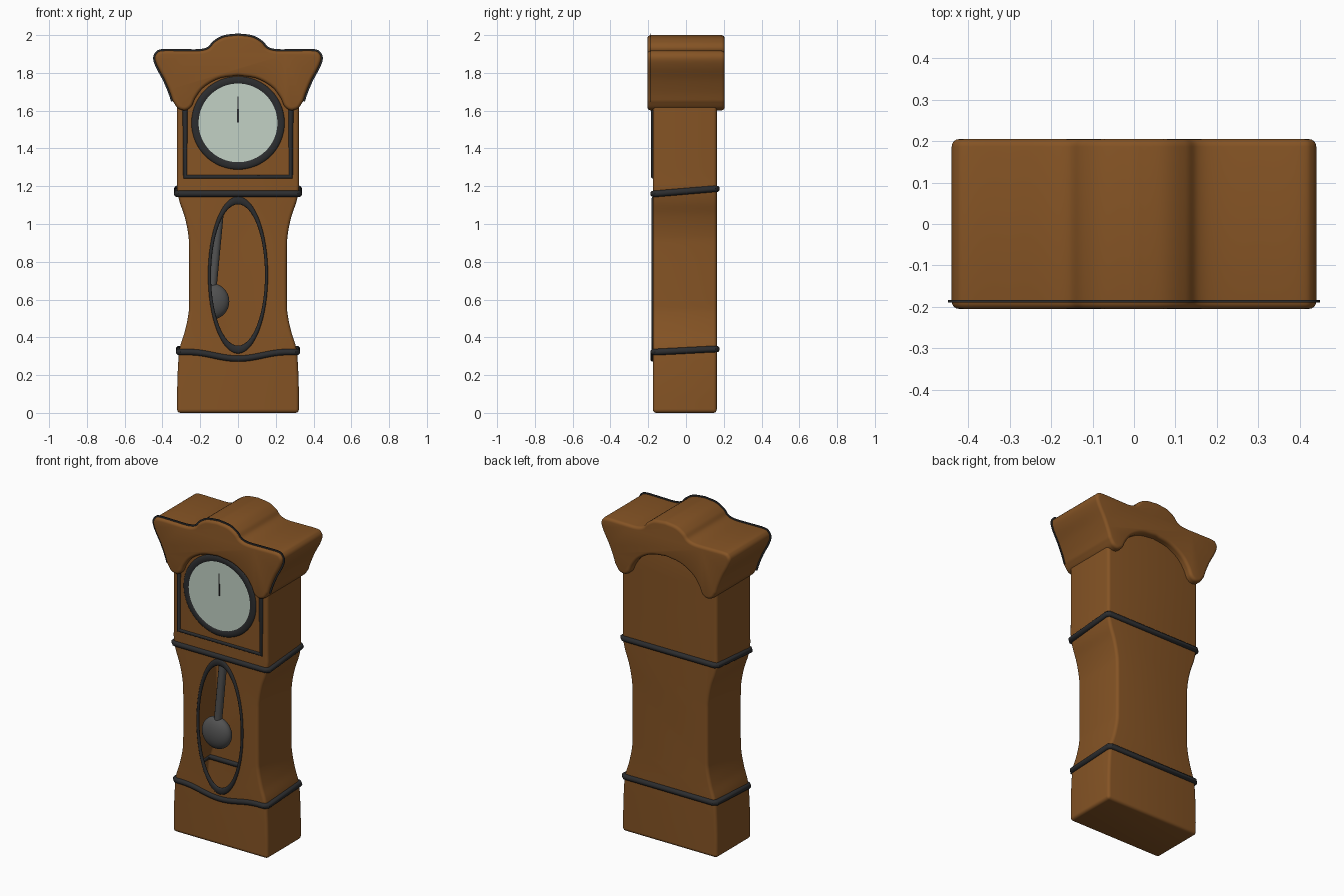
import bpy, bmesh, math
from mathutils import Vector

if "Cube" in bpy.data.objects:
    bpy.data.objects.remove(bpy.data.objects["Cube"])


def material(name, rgb):
    m = bpy.data.materials.new(name)
    m.diffuse_color = (*rgb, 1)
    m.use_nodes = True
    m.node_tree.nodes["Principled BSDF"].inputs["Base Color"].default_value = m.diffuse_color
    return m


WOOD = material("brown wood", (0.235, 0.088, 0.018))
BLACK = material("black trim", (0.025, 0.026, 0.028))
GREY = material("grey metal", (0.085, 0.085, 0.085))
PALE = material("pale dial", (0.54, 0.64, 0.56))


def activate(ob):
    bpy.ops.object.select_all(action='DESELECT')
    ob.select_set(True)
    bpy.context.view_layer.objects.active = ob


def finish(ob, name, mat, angle=40):
    ob.name = name
    activate(ob)
    bpy.ops.object.convert(target='MESH')
    ob = bpy.context.object
    ob.data.materials.clear()
    ob.data.materials.append(mat)
    bpy.ops.object.shade_smooth_by_angle(angle=math.radians(angle))
    return ob


def spline(pts, n=6):
    """Smooth open curve through 2D points."""
    p = [Vector(q) for q in pts]
    p = [p[0] * 2 - p[1]] + p + [p[-1] * 2 - p[-2]]
    out = []
    for a, b, c, d in zip(p, p[1:], p[2:], p[3:]):
        for i in range(n):
            t = i / n
            out.append(0.5 * (2 * b + (c - a) * t + (2 * a - 5 * b + 4 * c - d) * t * t
                              + (3 * b - a - 3 * c + d) * t ** 3))
    return out + [p[-2]]


def flip(pts):
    return [Vector((-q[0], q[1])) for q in reversed(pts)]


def prism(name, pts, y0, y1, mat, bevel=0.0):
    """Extrude an x/z outline along y, with rounded rims."""
    bm = bmesh.new()
    face = bm.faces.new([bm.verts.new((q[0], y0, q[1])) for q in pts])
    res = bmesh.ops.extrude_face_region(bm, geom=[face])
    vs = [g for g in res['geom'] if isinstance(g, bmesh.types.BMVert)]
    bmesh.ops.translate(bm, verts=vs, vec=(0, y1 - y0, 0))
    bmesh.ops.recalc_face_normals(bm, faces=bm.faces)
    me = bpy.data.meshes.new(name)
    bm.to_mesh(me)
    bm.free()
    ob = bpy.data.objects.new(name, me)
    bpy.context.collection.objects.link(ob)
    if bevel:
        b = ob.modifiers.new("round", 'BEVEL')
        b.width, b.segments = bevel, 4
        b.limit_method, b.angle_limit = 'ANGLE', math.radians(50)
        b.use_clamp_overlap = False
    return finish(ob, name, mat)


def tube(name, pts, r, mat, cyclic=False):
    cu = bpy.data.curves.new(name, 'CURVE')
    cu.dimensions = '3D'
    cu.bevel_depth, cu.bevel_resolution, cu.use_fill_caps = r, 4, True
    s = cu.splines.new('POLY')
    s.points.add(len(pts) - 1)
    for p, q in zip(s.points, pts):
        p.co = (*q, 1)
    s.use_cyclic_u = cyclic
    ob = bpy.data.objects.new(name, cu)
    bpy.context.collection.objects.link(ob)
    return finish(ob, name, mat)


def ring(name, z, rx, rz, minor, depth):
    """Flattened elliptical moulding facing the front."""
    bpy.ops.mesh.primitive_torus_add(major_radius=rz, minor_radius=minor, major_segments=64,
                                     minor_segments=14, location=(0, -0.174, z),
                                     rotation=(math.pi / 2, 0, 0))
    ob = bpy.context.object
    ob.scale = (rx / rz, 1, depth / minor)
    return finish(ob, name, BLACK, 60)


# Case: waisted body
side = spline([(0.322, 0), (0.322, 0.12), (0.318, 0.24), (0.309, 0.34), (0.282, 0.43), (0.263, 0.52),
               (0.259, 0.6), (0.259, 0.86), (0.264, 0.95), (0.283, 1.04), (0.31, 1.12),
               (0.323, 1.19), (0.323, 1.3), (0.323, 1.84)])
case = prism("case", side + flip(side), -0.175, 0.163, WOOD, 0.018)

# Oval window cut into the case, which becomes a hollow shell
oval = [(0.15 * math.cos(a * math.tau / 64), 0.73 + 0.395 * math.sin(a * math.tau / 64)) for a in range(64)]
cutter = prism("window_cutter", oval, -0.3, 0.0, WOOD)
cutter.hide_render = True
cut = case.modifiers.new("window", 'BOOLEAN')
cut.operation, cut.object, cut.solver = 'DIFFERENCE', cutter, 'EXACT'
case = finish(case, "case", WOOD)
bpy.data.objects.remove(cutter)
bm = bmesh.new()
bm.from_mesh(case.data)
inner = []
for f in bm.faces:
    c = f.calc_center_median()
    if abs(c.x) < 0.17 and 0.3 < c.z < 1.16 and -0.16 < c.y < 0.05:
        inner.append(f)
bmesh.ops.delete(bm, geom=inner, context='FACES')
bm.to_mesh(case.data)
bm.free()
wall = case.modifiers.new("wall", 'SOLIDIFY')
wall.thickness, wall.offset = 0.005, -1
finish(case, "case", WOOD)

# Hood: scrolled crown with an arch over the dial
outer = spline([(0, 2.0), (0.075, 1.99), (0.125, 1.962), (0.155, 1.93), (0.205, 1.917), (0.3, 1.917),
                (0.4, 1.917), (0.43, 1.904), (0.44, 1.875), (0.425, 1.83), (0.39, 1.765),
                (0.362, 1.7), (0.345, 1.65)])
under = spline([(0.345, 1.65), (0.318, 1.613), (0.28, 1.602), (0.247, 1.622), (0.224, 1.67),
                (0.18, 1.725), (0.1, 1.77), (0, 1.786)])
half = outer + under[1:]
prism("hood", half + flip(half)[1:-1], -0.205, 0.205, WOOD, 0.018)

# Thin dark line around the hood
line = flip(outer)[:-1] + outer
proud, sunk = [], []
for i, p in enumerate(line):
    t = (line[min(i + 1, len(line) - 1)] - line[max(i - 1, 0)]).normalized()
    n = Vector((-t.y, t.x))
    proud.append(p + n * 0.009)
    sunk.append(p - n * 0.01)
prism("hood_line", proud + sunk[::-1], -0.189, -0.184, BLACK)


# Mouldings wrapped around the case
def band(name, w, zf, zb, dip):
    yf, yb, c = -0.172, 0.163, 0.014
    front = []
    for i in range(25):
        u = -1 + i / 12
        front.append(((w - c) * u, yf, zf - dip * (0.5 + 0.5 * math.cos(math.pi * min(1, abs(u) * 1.15)))))
    back = [(w, yf + c, zf), (w, yb - c, zb), (w - c, yb, zb),
            (c - w, yb, zb), (-w, yb - c, zb), (-w, yf + c, zf)]
    tube(name, front + back, 0.017, BLACK, True)


band("upper_band", 0.323, 1.16, 1.186, 0)
band("lower_band", 0.313, 0.322, 0.338, 0.035)

# Dial surround, square frame and window moulding
ring("dial_ring", 1.535, 0.225, 0.225, 0.022, 0.011)
ring("window_ring", 0.73, 0.151, 0.395, 0.021, 0.010)
tube("dial_frame", [(-0.28, -0.17, 1.64), (-0.28, -0.17, 1.25), (0.28, -0.17, 1.25),
                    (0.28, -0.17, 1.64)], 0.015, BLACK)

# Dial and hands
disc = [(0.21 * math.cos(a * math.tau / 64), 1.537 + 0.21 * math.sin(a * math.tau / 64)) for a in range(64)]
prism("dial", disc, -0.181, -0.172, PALE)
for name, w, top in (("hour_hand", 0.004, 1.61), ("minute_hand", 0.0022, 1.675)):
    prism(name, [(-w, 1.537), (w, 1.537), (w, top), (-w, top)], -0.184, -0.18, BLACK)

# Pendulum
tube("pendulum_rod", [(-0.088, 0, 1.17), (-0.14, 0, 0.62)], 0.023, GREY)
bpy.ops.mesh.primitive_uv_sphere_add(segments=32, ring_count=16, radius=1, location=(-0.143, 0, 0.59))
bob = bpy.context.object
bob.scale = (0.097, 0.05, 0.097)
finish(bob, "pendulum_bob", GREY)
